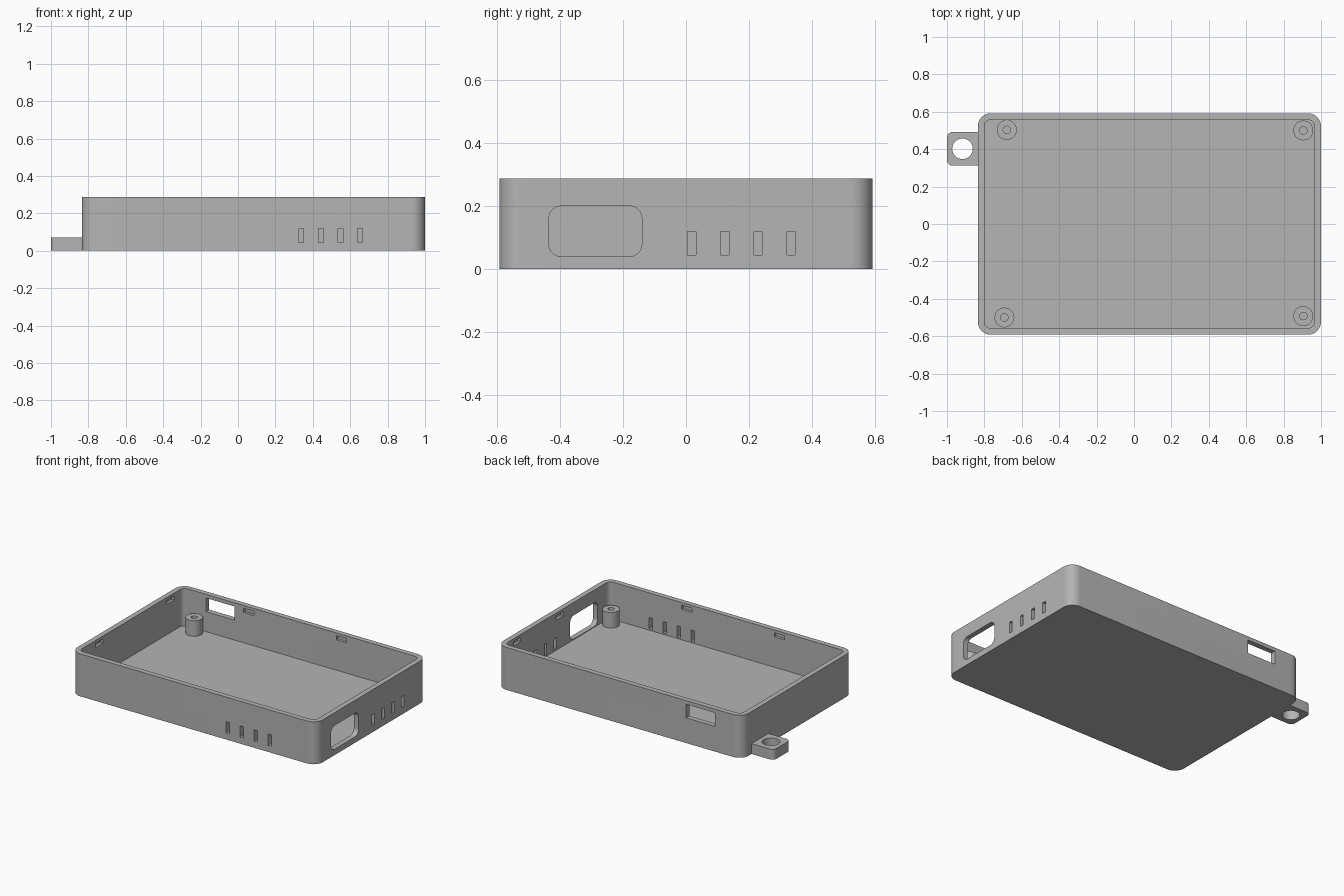
import bpy
import bmesh
from math import sin, cos, pi, radians
from mathutils import Vector

old = bpy.data.objects.get("Cube")
if old:
    bpy.data.objects.remove(old, do_unlink=True)

grey = bpy.data.materials.new("grey plastic")
grey.use_nodes = True
colour = (0.46, 0.46, 0.46, 1)
grey.diffuse_color = colour
grey.node_tree.nodes["Principled BSDF"].inputs["Base Color"].default_value = colour

X, Y, Z = 0, 1, 2


def prism(name, lo, hi, radius=0, axis=Z, steps=10):
    """Box between two corners, its edges along the axis rounded."""
    u, v = (axis + 1) % 3, (axis + 2) % 3
    bm = bmesh.new()
    ring = []
    for quarter in range(4):
        right, top = quarter in (0, 3), quarter in (0, 1)
        cu = hi[u] - radius if right else lo[u] + radius
        cv = hi[v] - radius if top else lo[v] + radius
        for i in range(steps + 1 if radius else 1):
            angle = (quarter + i / steps) * pi / 2
            p = Vector()
            p[axis] = lo[axis]
            p[u], p[v] = cu + radius * cos(angle), cv + radius * sin(angle)
            ring.append(bm.verts.new(p))
    bmesh.ops.remove_doubles(bm, verts=ring, dist=0.0005)
    face = bm.faces.new([p for p in ring if p.is_valid])
    out = bmesh.ops.extrude_face_region(bm, geom=[face])
    shift = Vector()
    shift[axis] = hi[axis] - lo[axis]
    bmesh.ops.translate(bm, vec=shift, verts=[g for g in out["geom"] if isinstance(g, bmesh.types.BMVert)])
    bmesh.ops.recalc_face_normals(bm, faces=bm.faces)
    mesh = bpy.data.meshes.new(name)
    bm.to_mesh(mesh)
    bm.free()
    mesh.materials.append(grey)
    obj = bpy.data.objects.new(name, mesh)
    bpy.context.collection.objects.link(obj)
    return obj


def cylinder(name, x, y, r, z0, z1):
    return prism(name, (x - r, y - r, z0), (x + r, y + r, z1), r, steps=8)


def cut(obj, cutters):
    """Subtract the cutters, remove them and shade the result."""
    bpy.ops.object.select_all(action='DESELECT')
    bpy.context.view_layer.objects.active = obj
    obj.select_set(True)
    for cutter in cutters:
        cutter.hide_render = True
        mod = obj.modifiers.new("cut", 'BOOLEAN')
        mod.operation, mod.solver, mod.object = 'DIFFERENCE', 'EXACT', cutter
        bpy.ops.object.modifier_apply(modifier=mod.name)
        bpy.data.objects.remove(cutter, do_unlink=True)
    bpy.ops.object.shade_smooth_by_angle(angle=radians(30))


# Tray outline and wall
left, right, half, height, wall = -0.835, 1.0, 0.592, 0.287, 0.035
in_left, in_right, in_half = left + wall, right - wall, half - wall
tray = prism("tray", (left, -half, 0), (right, half, height), 0.07)
cutters = [prism("cavity", (in_left, -in_half, wall), (in_right, in_half, 0.4), 0.035)]

# Large rounded port on the right side, small port in the back
cutters.append(prism("side_port", (0.9, -0.435, 0.04), (1.1, -0.14, 0.2), 0.04, X))
cutters.append(prism("back_port", (-0.63, 0.5, 0.17), (-0.415, 0.7, 0.262), 0, Y))

# Vent slots in the front and right walls
for i in range(4):
    x, y = 0.338 + 0.105 * i, 0.018 + 0.105 * i
    cutters.append(prism("front_vent", (x - 0.013, -0.7, 0.045), (x + 0.013, -0.5, 0.12), 0, Y))
    cutters.append(prism("side_vent", (0.9, y - 0.013, 0.045), (1.1, y + 0.013, 0.12), 0, X))

# Blind snap-fit recesses inside the four walls
depth, low, high, reach = 0.018, 0.24, 0.268, 0.038
for x in (-0.31, 0.385):
    for s in (-1, 1):
        ys = sorted((s * (in_half - 0.02), s * (in_half + depth)))
        cutters.append(prism("recess", (x - reach, ys[0], low), (x + reach, ys[1], high)))
for y in (-0.34, 0.42):
    cutters.append(prism("recess", (in_left - depth, y - reach, low), (in_left + 0.02, y + reach, high)))
for y in (-0.03, 0.427):
    cutters.append(prism("recess", (in_right - 0.02, y - reach, low), (in_right + depth, y + reach, high)))
cut(tray, cutters)

# Screw posts with pilot holes
posts = {"back_right_post": (-0.68, 0.503), "back_left_post": (0.905, 0.5),
         "front_right_post": (-0.693, -0.5), "front_left_post": (0.905, -0.492)}
for name, (x, y) in posts.items():
    post = cylinder(name, x, y, 0.053, 0.03, 0.14)
    cut(post, [cylinder("pilot", x, y, 0.02, 0.02, 0.2)])

# Mounting tab with a round hole
tab = prism("mounting_tab", (-1, 0.312, 0), (-0.815, 0.492, 0.07), 0.03)
cut(tab, [cylinder("tab_hole", -0.917, 0.402, 0.055, -0.1, 0.2)])
